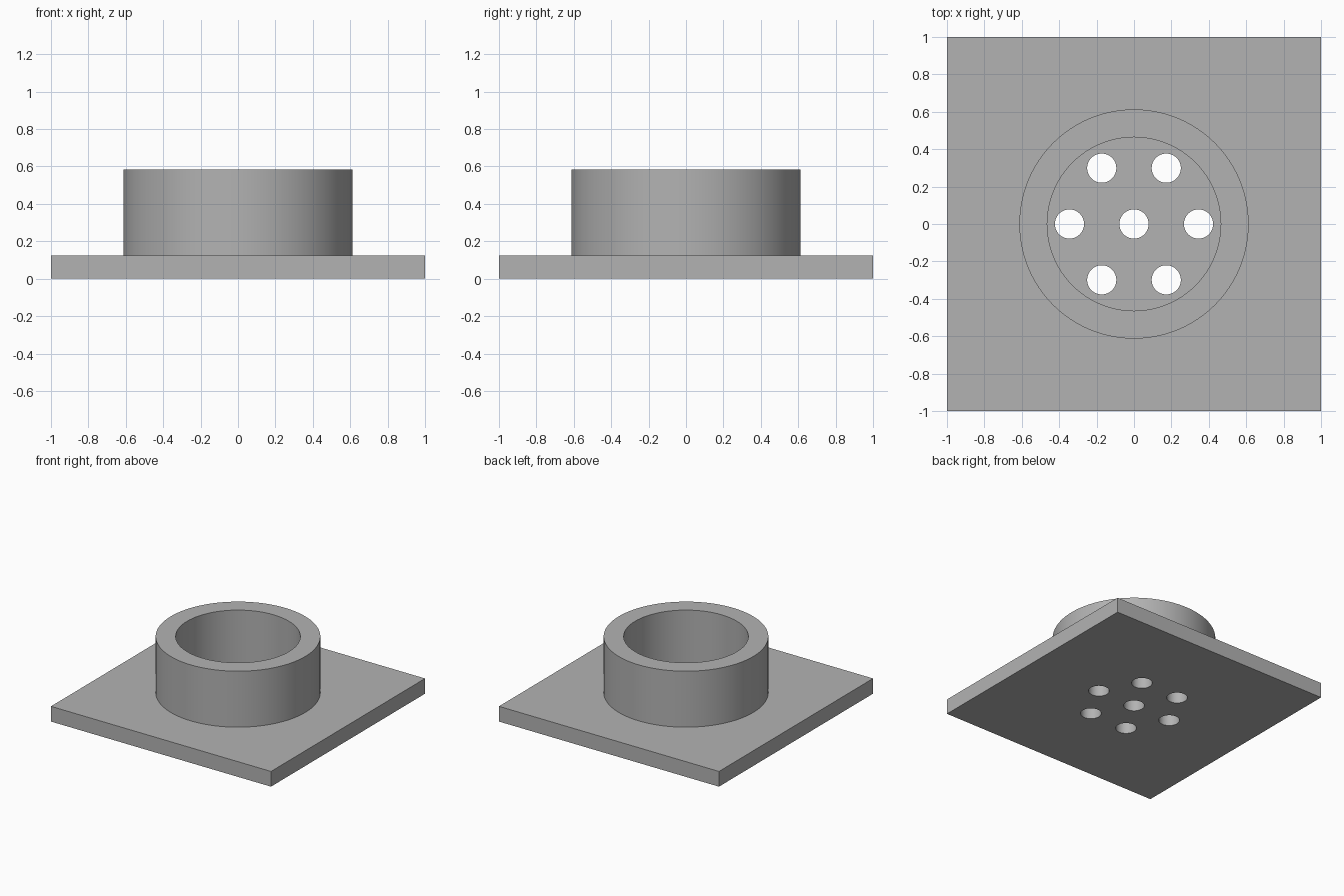
import bpy
import bmesh
from math import cos, sin, pi, radians

cube = bpy.data.objects.get("Cube")
if cube:
    bpy.data.objects.remove(cube, do_unlink=True)

PLATE_TOP = 0.125
COLLAR_TOP = 0.585
OUTER, INNER = 0.613, 0.464
HOLE_RADIUS, HOLE_RING = 0.078, 0.345

grey = bpy.data.materials.new("plain grey")
grey.use_nodes = True
colour = (0.45, 0.45, 0.45, 1)
grey.diffuse_color = colour
grey.node_tree.nodes["Principled BSDF"].inputs["Base Color"].default_value = colour


def add_object(name, bm):
    mesh = bpy.data.meshes.new(name)
    bmesh.ops.recalc_face_normals(bm, faces=bm.faces)
    bm.to_mesh(mesh)
    bm.free()
    mesh.materials.append(grey)
    obj = bpy.data.objects.new(name, mesh)
    bpy.context.collection.objects.link(obj)
    return obj


def select_only(obj):
    bpy.ops.object.select_all(action='DESELECT')
    obj.select_set(True)
    bpy.context.view_layer.objects.active = obj


# Square base plate
bm = bmesh.new()
bmesh.ops.create_cube(bm, size=2)
for v in bm.verts:
    v.co.z = PLATE_TOP if v.co.z > 0 else 0
plate = add_object("base_plate", bm)

# Drill pattern: one central hole and six around it
centres = [(0, 0)] + [(HOLE_RING * cos(i * pi / 3), HOLE_RING * sin(i * pi / 3))
                      for i in range(6)]
bm = bmesh.new()
for x, y in centres:
    drill = bmesh.ops.create_cone(bm, cap_ends=True, segments=48, depth=1,
                                  radius1=HOLE_RADIUS, radius2=HOLE_RADIUS)
    bmesh.ops.translate(bm, verts=drill["verts"], vec=(x, y, 0))
cutter = add_object("hole_cutter", bm)
cutter.hide_render = True

select_only(plate)
drilling = plate.modifiers.new("drilled holes", 'BOOLEAN')
drilling.operation = 'DIFFERENCE'
drilling.solver = 'EXACT'
drilling.object = cutter
bpy.ops.object.modifier_apply(modifier=drilling.name)
bpy.data.objects.remove(cutter, do_unlink=True)

# Round collar: an open profile turned around z, seated on the plate
bm = bmesh.new()
profile = [(OUTER, PLATE_TOP), (OUTER, COLLAR_TOP),
           (INNER, COLLAR_TOP), (INNER, PLATE_TOP)]
points = [bm.verts.new((r, 0, z)) for r, z in profile]
edges = [bm.edges.new(pair) for pair in zip(points, points[1:])]
bmesh.ops.spin(bm, geom=points + edges, cent=(0, 0, 0), axis=(0, 0, 1),
               angle=2 * pi, steps=96, use_merge=True)
bmesh.ops.remove_doubles(bm, verts=bm.verts, dist=0.0001)
collar = add_object("collar", bm)

for part in (plate, collar):
    select_only(part)
    bpy.ops.object.shade_smooth_by_angle(angle=radians(30))
